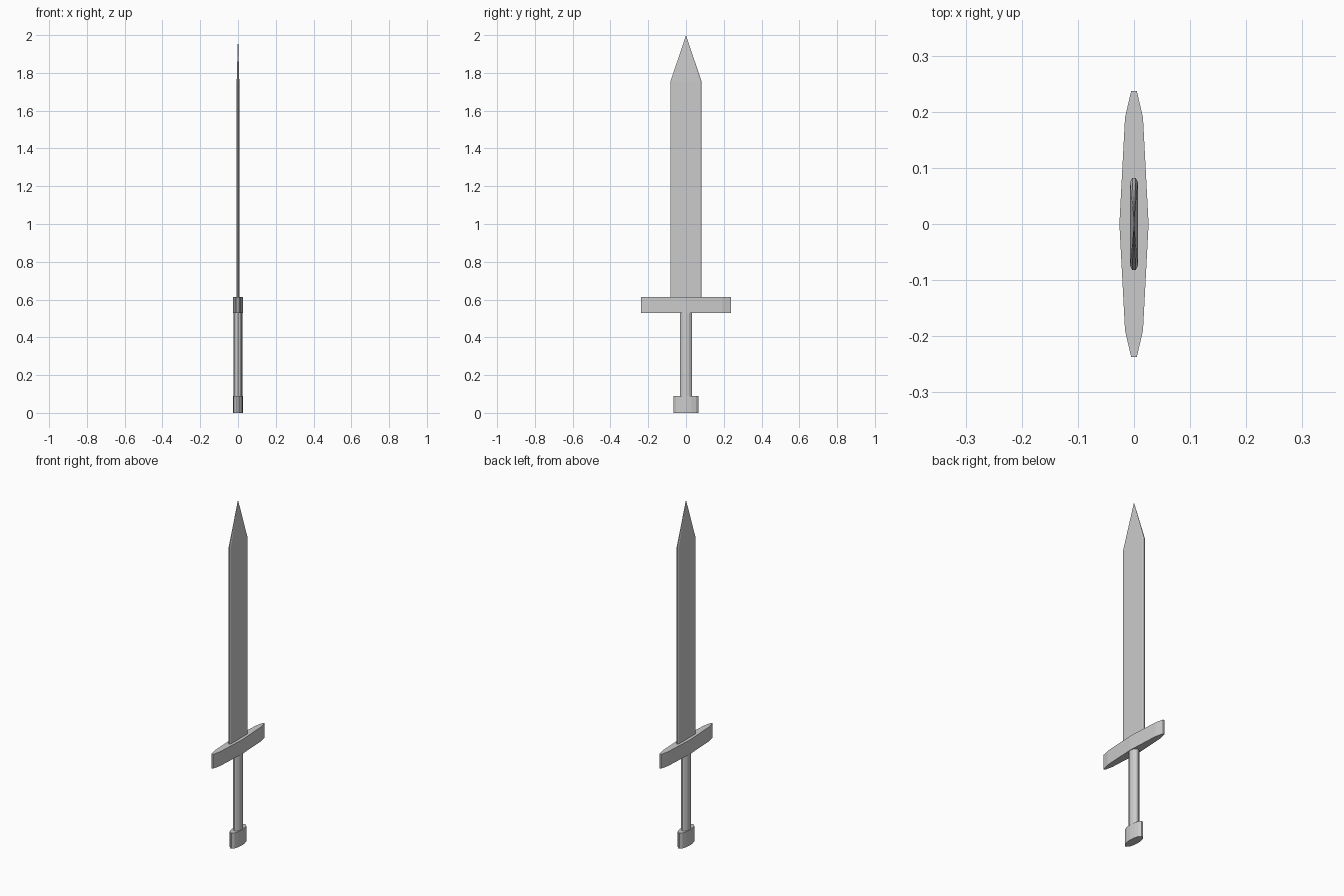
import bpy, bmesh, math

if "Cube" in bpy.data.objects:
    bpy.data.objects.remove(bpy.data.objects["Cube"])


def make_object(name, bm):
    bmesh.ops.recalc_face_normals(bm, faces=bm.faces)
    mesh = bpy.data.meshes.new(name)
    bm.to_mesh(mesh)
    bm.free()
    obj = bpy.data.objects.new(name, mesh)
    bpy.context.collection.objects.link(obj)
    return obj


def mirrored(quarter):
    """Mirror a quarter outline (from +x axis to +y end) into a closed loop."""
    half = quarter + [(-x, y) for x, y in reversed(quarter)]
    loop = half + [(x, -y) for x, y in reversed(half)]
    return list(dict.fromkeys((x + 0.0, y + 0.0) for x, y in loop))


def extrude(name, outline, z0, z1, apex=None):
    """Prism from an outline, closed by a flat cap or by a point at apex."""
    bm = bmesh.new()
    low = [bm.verts.new((x, y, z0)) for x, y in outline]
    high = [bm.verts.new((x, y, z1)) for x, y in outline]
    tip = bm.verts.new((0, 0, apex)) if apex else None
    bm.faces.new(low)
    if not tip:
        bm.faces.new(high)
    n = len(outline)
    for i in range(n):
        j = (i + 1) % n
        bm.faces.new((low[i], low[j], high[j], high[i]))
        if tip:
            bm.faces.new((high[i], high[j], tip))
    return make_object(name, bm)


# Pommel: short lens-shaped block
extrude("pommel", mirrored([(0.026, 0), (0.023, 0.03), (0.016, 0.053), (0.005, 0.066)]), 0, 0.09)

# Grip: faceted oval rod
oval = [(0.023 * math.cos(a), 0.033 * math.sin(a))
        for a in (math.tau * i / 12 for i in range(12))]
extrude("grip", oval, 0.09, 0.53)

# Crossguard: long tapered bar
extrude("crossguard", mirrored([(0.026, 0), (0.016, 0.19), (0.005, 0.237)]), 0.53, 0.613)

# Blade: thin slab with chamfered edges and a pointed tip
extrude("blade", mirrored([(0.007, 0.074), (0.003, 0.082)]), 0.613, 1.755, apex=2.0)
